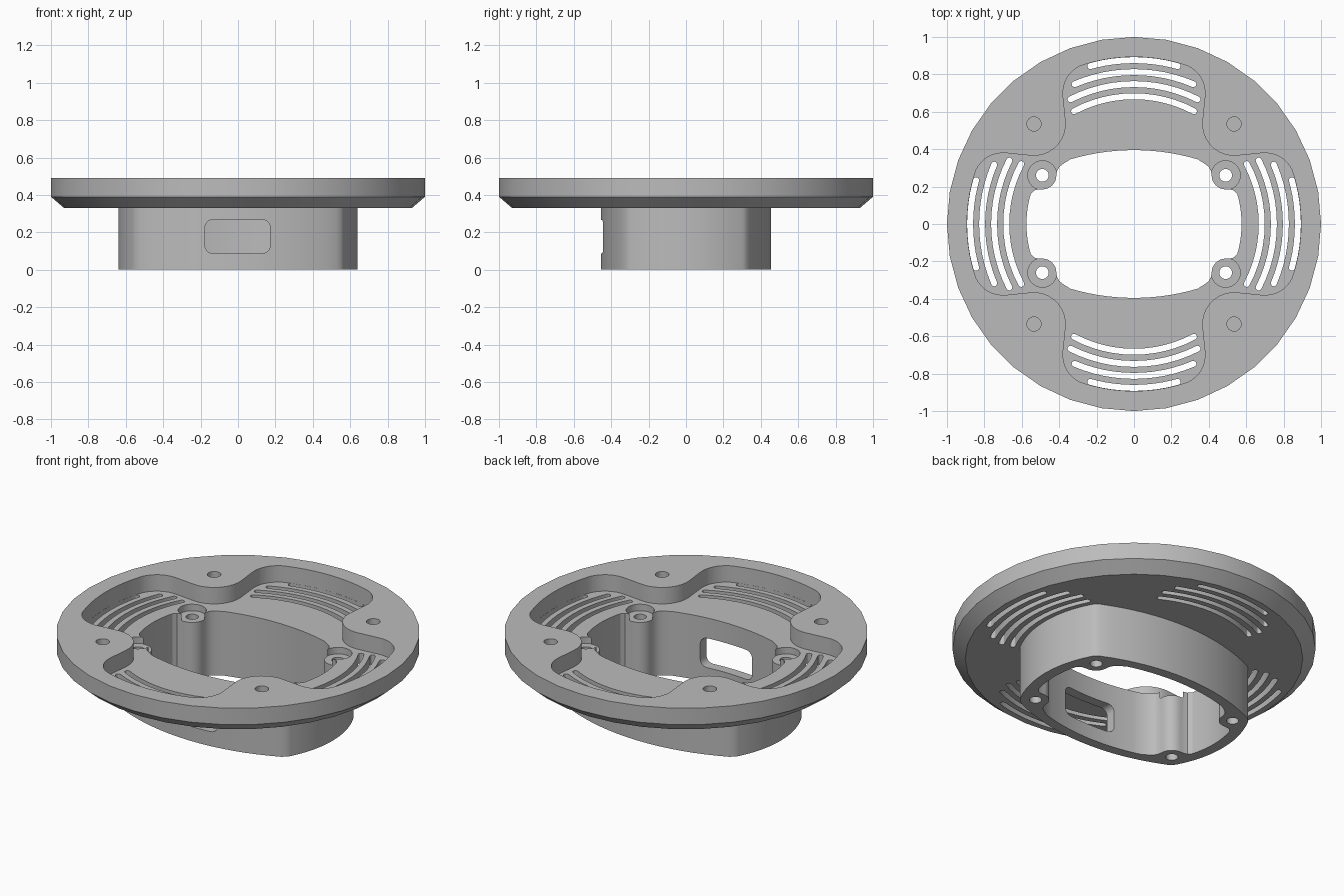
import bpy, bmesh
from math import sin, cos, radians, degrees, atan2, acos, hypot

cube = bpy.data.objects.get("Cube")
if cube:
    bpy.data.objects.remove(cube, do_unlink=True)

grey = bpy.data.materials.new("plain_grey")
grey.use_nodes = True
colour = (0.5, 0.5, 0.5, 1)
grey.diffuse_color = colour
grey.node_tree.nodes["Principled BSDF"].inputs["Base Color"].default_value = colour

TOP, FLOOR, UNDER, BOSS_TOP = 0.49, 0.39, 0.33, 0.35
SIGNS = [(sx, sy) for sx in (1, -1) for sy in (1, -1)]
BOSS, POST = (0.49, 0.26), (0.535, 0.535)


def arc(cx, cy, r, a0, a1, n):
    """Points on an arc, angles in degrees."""
    angles = [radians(a0 + (a1 - a0) * i / n) for i in range(n + 1)]
    return [(cx + r * cos(a), cy + r * sin(a)) for a in angles]


def circle(cx, cy, r, n=24):
    return arc(cx, cy, r, 0, 360, n)[:-1]


def four_way(q):
    """Mirror a first-quadrant path (from +x axis to +y axis) into a closed loop."""
    half = q + [(-x, y) for x, y in reversed(q[:-1])]
    return half + [(x, -y) for x, y in reversed(half[1:-1])]


def stack(bm, rings):
    """Closed solid through rings of (outline, z) with equal point counts."""
    loops = [[bm.verts.new((x, y, z)) for x, y in pts] for pts, z in rings]
    n = len(loops[0])
    bm.faces.new(list(reversed(loops[0])))
    bm.faces.new(loops[-1])
    for lo, hi in zip(loops, loops[1:]):
        for i in range(n):
            j = (i + 1) % n
            bm.faces.new((lo[i], lo[j], hi[j], hi[i]))


def solid(name, stacks):
    bm = bmesh.new()
    for rings in stacks:
        stack(bm, rings)
    bmesh.ops.recalc_face_normals(bm, faces=bm.faces)
    mesh = bpy.data.meshes.new(name)
    bm.to_mesh(mesh)
    bm.free()
    mesh.materials.append(grey)
    ob = bpy.data.objects.new(name, mesh)
    bpy.context.collection.objects.link(ob)
    return ob


def prisms(name, outlines, z0, z1):
    return solid(name, [[(p, z0), (p, z1)] for p in outlines])


def combine(body, tool, operation):
    """Apply a boolean and remove the tool object."""
    tool.hide_render = True
    mod = body.modifiers.new(tool.name, 'BOOLEAN')
    mod.operation, mod.solver, mod.object = operation, 'EXACT', tool
    bpy.context.view_layer.objects.active = body
    bpy.ops.object.modifier_apply(modifier=mod.name)
    bpy.data.objects.remove(tool, do_unlink=True)


# Round flange with a chamfered lower rim
rim = circle(0, 0, 1, 36)
body = solid("vented_mounting_ring", [[(circle(0, 0, 0.93, 36), UNDER), (rim, 0.39), (rim, TOP)]])

# Oval collar below the flange
corner = degrees(atan2(BOSS[1], BOSS[0]))
long_y = -0.805
long_a = degrees(atan2(BOSS[1] - long_y, BOSS[0]))
collar = four_way(arc(0, 0, 0.64, 0, corner, 6)
                  + arc(*BOSS, 0.086, corner + 8, long_a - 8, 4)
                  + arc(0, long_y, 1.26, long_a, 90, 8))
combine(body, prisms("collar", [collar], 0, 0.36), 'UNION')

# Four-lobed recess curving round the screw posts
lx, ly, lr, pr = 0.70, 0.22, 0.16, 0.17
dx, dy = POST[0] - lx, POST[1] - ly
lobe_a = degrees(atan2(ly, lx))
turn = degrees(atan2(dy, dx) - acos((lr + pr) / hypot(dx, dy)))
right_lobe = arc(0, 0, 0.893, 0, lobe_a, 5) + arc(lx, ly, lr, lobe_a, turn, 9)[1:]
post = arc(*POST, pr, turn + 180, 270 - turn, 12)
upper_lobe = [(y, x) for x, y in reversed(right_lobe)]
recess = four_way(right_lobe + post + upper_lobe)
combine(body, prisms("recess", [recess], FLOOR, 0.7), 'DIFFERENCE')

# Central opening shaped round the four bosses
neck = [(0.535, 0.179), (0.515, 0.184)]
shoulder = [(0.411, 0.284), (0.398, 0.307), (0.375, 0.324)]
opening = four_way(arc(0, 0, 0.575, 0, 16, 5) + neck
                   + arc(*BOSS, 0.075, 270, 180, 8) + shoulder
                   + arc(0, long_y, 1.2, 73.5, 90, 7))
combine(body, prisms("opening", [opening], -0.2, 0.7), 'DIFFERENCE')

# Shallow pockets above the bosses, and the screw holes
at = lambda p, r: [circle(sx * p[0], sy * p[1], r) for sx, sy in SIGNS]
combine(body, prisms("boss_pockets", at(BOSS, 0.078), BOSS_TOP, 0.7), 'DIFFERENCE')
combine(body, prisms("boss_holes", at(BOSS, 0.034), -0.2, 0.7), 'DIFFERENCE')
combine(body, prisms("post_holes", at(POST, 0.038), 0.36, 0.7), 'DIFFERENCE')


# Curved vent slots with round ends, four in each lobe
def slot(r, span, heading, w=0.016):
    a0, a1 = heading - span, heading + span
    end = lambda a: (r * cos(radians(a)), r * sin(radians(a)))
    return (arc(0, 0, r + w, a0, a1, 12) + arc(*end(a1), w, a1, a1 + 180, 6)[1:-1]
            + arc(0, 0, r - w, a1, a0, 12) + arc(*end(a0), w, a0 + 180, a0 + 360, 6)[1:-1])


sizes = [(0.683, 28), (0.748, 27), (0.812, 23), (0.876, 15.5)]
vents = [slot(r, span, heading) for heading in (0, 90, 180, 270) for r, span in sizes]
combine(body, prisms("vents", vents, 0.2, 0.43), 'DIFFERENCE')

# Rounded window through the front of the collar
window = []
for i, (x, z) in enumerate([(0.13, 0.225), (-0.135, 0.225), (-0.135, 0.13), (0.13, 0.13)]):
    window += arc(x, z, 0.042, 90 * i, 90 * i + 90, 5)
cutter = prisms("window", [window], 0.2, 0.7)
cutter.rotation_euler.x = radians(90)
bpy.context.view_layer.update()
combine(body, cutter, 'DIFFERENCE')

# Smooth curved walls, keep crisp edges
bpy.ops.object.select_all(action='DESELECT')
body.select_set(True)
bpy.context.view_layer.objects.active = body
bpy.ops.object.shade_smooth_by_angle(angle=radians(25))
